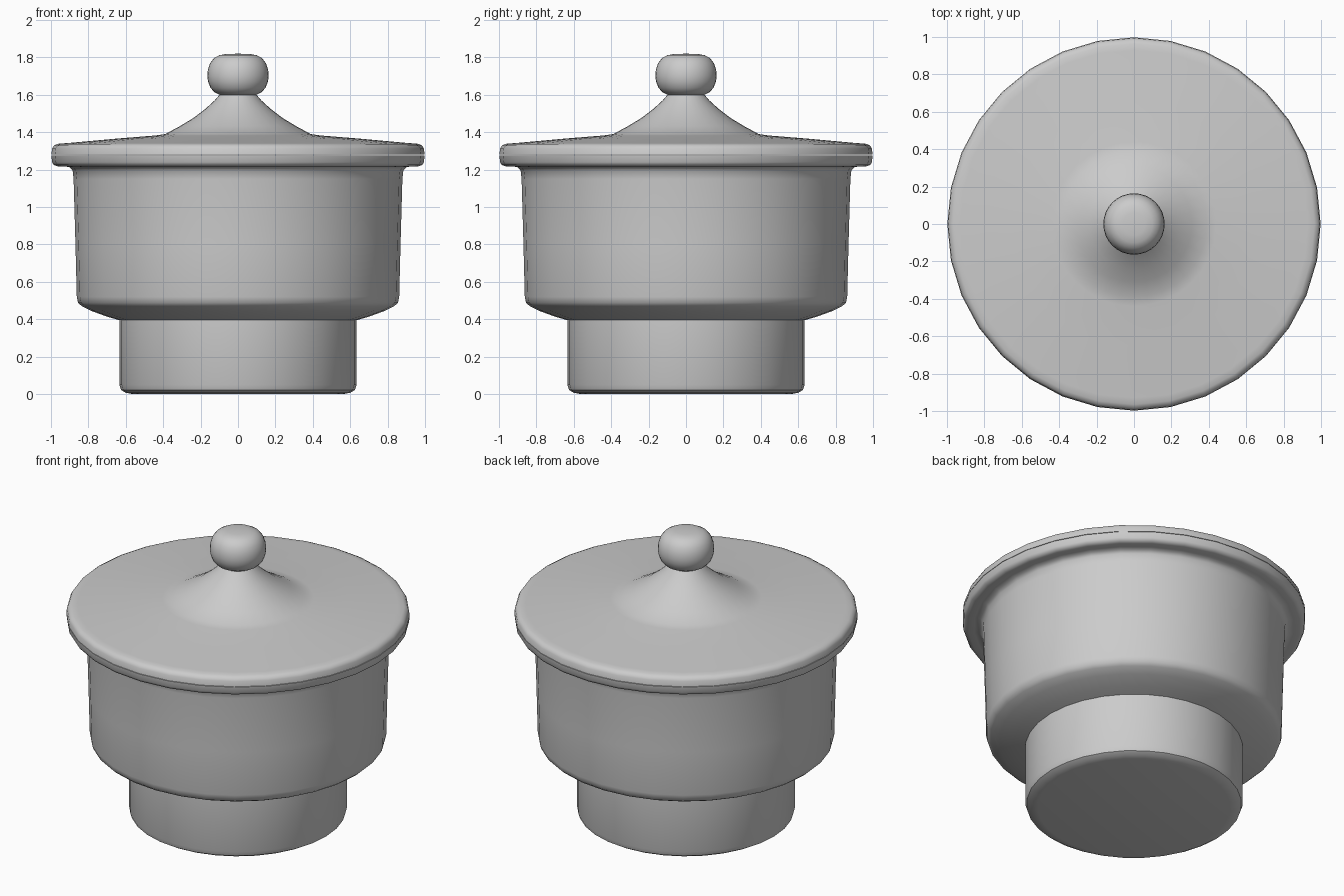
import bpy, bmesh, math

SIDES = 32


def lathe(name, profile, sharp_angle=40):
    """Spin an (r, z) profile around z; points at r = 0 become poles."""
    bm = bmesh.new()
    rings = []
    for r, z in profile:
        if r == 0:
            rings.append([bm.verts.new((0, 0, z))] * SIDES)
        else:
            rings.append([bm.verts.new((r * math.cos(2 * math.pi * i / SIDES),
                                        r * math.sin(2 * math.pi * i / SIDES), z))
                          for i in range(SIDES)])
    for low, high in zip(rings, rings[1:]):
        for i in range(SIDES):
            j = (i + 1) % SIDES
            corners = list(dict.fromkeys((low[i], low[j], high[j], high[i])))
            bm.faces.new(corners)
    bmesh.ops.recalc_face_normals(bm, faces=bm.faces)
    mesh = bpy.data.meshes.new(name)
    bm.to_mesh(mesh)
    bm.free()
    obj = bpy.data.objects.new(name, mesh)
    bpy.context.collection.objects.link(obj)
    bpy.ops.object.select_all(action='DESELECT')
    obj.select_set(True)
    bpy.context.view_layer.objects.active = obj
    bpy.ops.object.shade_smooth_by_angle(angle=math.radians(sharp_angle))
    return obj


# Pot: foot, stepped shoulder, slightly flared wall, flange, hollow inside
lathe("pot", [
    (0, 0), (0.56, 0), (0.60, 0.007), (0.625, 0.022), (0.634, 0.05),
    (0.634, 0.395), (0.70, 0.414), (0.785, 0.445), (0.835, 0.47),
    (0.855, 0.488), (0.862, 0.52), (0.869, 0.80), (0.879, 1.15),
    (0.884, 1.195), (0.90, 1.213), (0.93, 1.218), (0.965, 1.218),
    (0.985, 1.225), (0.994, 1.24), (0.998, 1.277),
    (0.82, 1.277), (0.80, 0.55), (0.74, 0.48), (0, 0.46)])

# Lid: rounded rim, shallow slope, concave neck
lathe("lid", [
    (0, 1.28), (0.998, 1.28), (0.994, 1.312), (0.985, 1.328), (0.965, 1.338),
    (0.93, 1.341), (0.88, 1.345), (0.65, 1.366), (0.44, 1.383),
    (0.39, 1.39), (0.31, 1.433), (0.24, 1.475), (0.176, 1.524),
    (0.125, 1.57), (0.096, 1.604), (0, 1.61)])

# Knob: flattened ball
lathe("knob", [
    (0, 1.60), (0.098, 1.60), (0.125, 1.614), (0.147, 1.637), (0.16, 1.67),
    (0.164, 1.70), (0.161, 1.735), (0.149, 1.77), (0.128, 1.797),
    (0.10, 1.812), (0.06, 1.819), (0, 1.82)])
